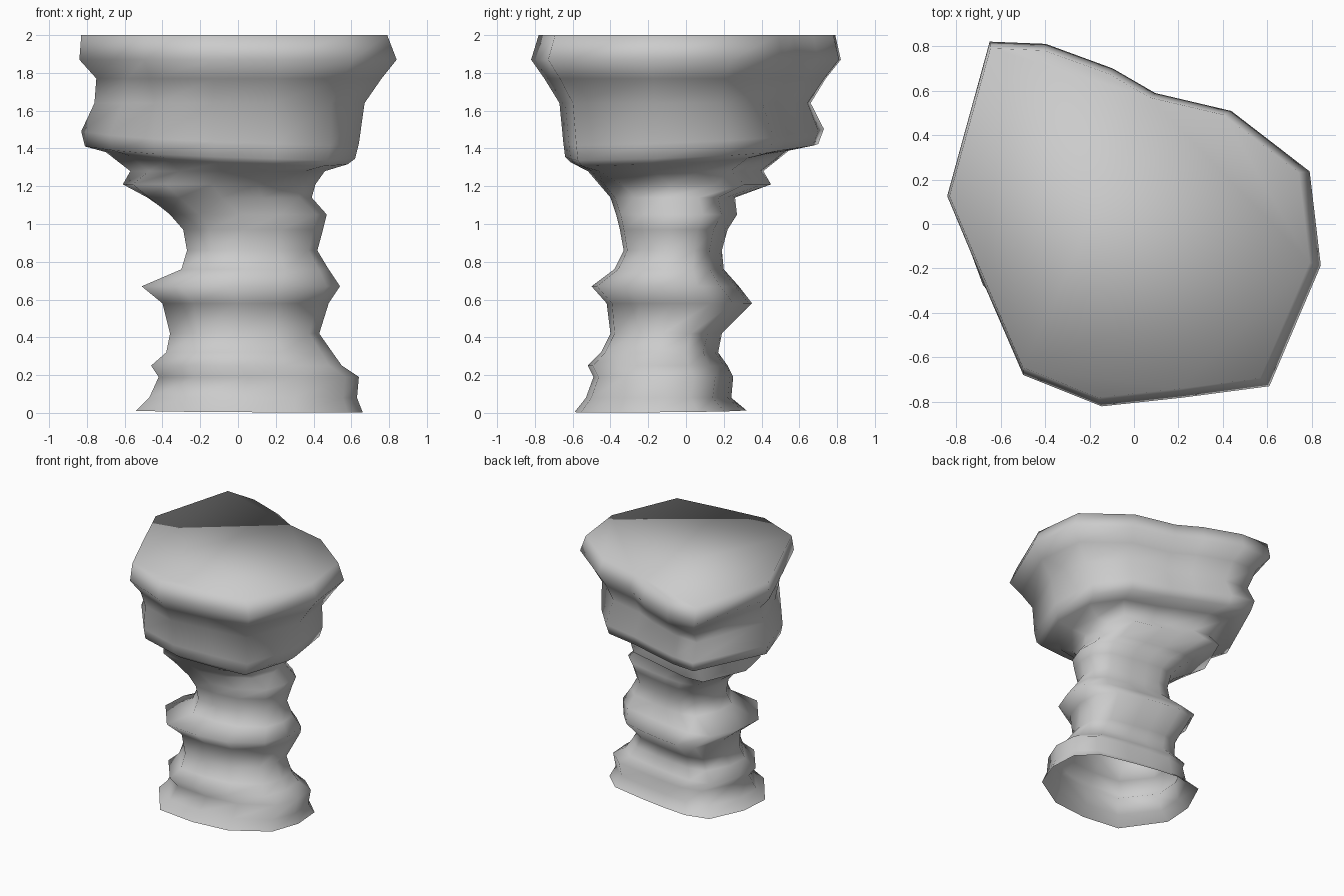
import bpy
import bmesh

# Remove the default object
default_cube = bpy.data.objects.get("Cube")
if default_cube:
    bpy.data.objects.remove(default_cube, do_unlink=True)

# Outlines, clockwise from the left-hand side: blocky stem, lobed lip, wide cap
STEM_OUTLINE = [
    (-.8, .25), (-.63, .74), (-.37, .82), (-.08, .78), (.2, .72),
    (.6, .61), (.8, .36), (.82, -.05), (.71, -.45), (.33, -.76),
    (-.08, -.82), (-.51, -.76), (-.82, -.2),
]
LIP_OUTLINE = [
    (-.83, .14), (-.57, .74), (-.37, .71), (-.1, .62), (.09, .55),
    (.4, .47), (.6, .24), (.64, -.15), (.49, -.58), (.2, -.62),
    (-.13, -.65), (-.45, -.57), (-.68, -.27),
]
CAP_OUTLINE = [
    (-.84, .13), (-.65, .82), (-.4, .81), (-.1, .7), (.09, .59),
    (.43, .51), (.78, .24), (.83, -.18), (.6, -.72), (.22, -.77),
    (-.15, -.81), (-.5, -.67), (-.66, -.3),
]
# Height at which each outline holds
STAGES = [
    (0, STEM_OUTLINE), (1.1, STEM_OUTLINE), (1.29, LIP_OUTLINE),
    (1.5, LIP_OUTLINE), (1.75, CAP_OUTLINE), (2, CAP_OUTLINE),
]

# Weathered layers from bottom to top: height, x range, y range
LAYERS = [
    (0, -.54, .66, -.59, .32),
    (.08, -.47, .63, -.53, .24),
    (.19, -.42, .64, -.49, .25),
    (.25, -.46, .55, -.52, .22),
    (.32, -.38, .5, -.45, .17),
    (.42, -.36, .43, -.4, .19),
    (.58, -.4, .48, -.42, .35),
    (.67, -.51, .54, -.5, .28),
    (.76, -.3, .48, -.38, .2),
    (.86, -.27, .42, -.33, .19),
    (.97, -.29, .45, -.35, .22),
    (1.05, -.36, .47, -.37, .27),
    (1.14, -.48, .39, -.4, .26),
    (1.21, -.61, .41, -.46, .45),
    (1.28, -.57, .46, -.52, .41),
    (1.29, -.7, .58, -.61, .55),
    (1.32, -.81, .62, -.64, .7),
    (1.4, -.83, .64, -.65, .73),
    (1.64, -.76, .67, -.67, .66),
    (1.77, -.75, .76, -.75, .74),
    (1.87, -.84, .84, -.82, .82),
    (2, -.83, .79, -.78, .79),
]


def make_material(name, colour):
    material = bpy.data.materials.new(name)
    material.use_nodes = True
    material.diffuse_color = colour
    shader = next(n for n in material.node_tree.nodes if n.type == 'BSDF_PRINCIPLED')
    shader.inputs["Base Color"].default_value = colour
    shader.inputs["Roughness"].default_value = .9
    return material


def fit(values, low, high):
    """Stretch values so that they exactly span low to high."""
    smallest, largest = min(values), max(values)
    return [low + (v - smallest) / (largest - smallest) * (high - low) for v in values]


def outline_at(height):
    """Blend the two outlines on either side of a height."""
    for (low, start), (high, end) in zip(STAGES, STAGES[1:]):
        if height <= high:
            blend = (height - low) / (high - low)
            return [(ax + (bx - ax) * blend, ay + (by - ay) * blend)
                    for (ax, ay), (bx, by) in zip(start, end)]


def layer_points(height, x_low, x_high, y_low, y_high):
    """One closed ring of the rock."""
    xs, ys = zip(*outline_at(height))
    # The underside of the cap rises toward its back corner
    tilt = .11 if 1.28 < height < 1.42 else .015 if height == 0 else 0
    zs = [height + tilt * min(max(.5 + (y - x) / 3, 0), 1) for x, y in zip(xs, ys)]
    return list(zip(fit(xs, x_low, x_high), fit(ys, y_low, y_high), zs))


def build_rock(name, material):
    """Loft the layers into a single skin with a flat top and an open base."""
    bm = bmesh.new()
    rings = [[bm.verts.new(p) for p in layer_points(*layer)] for layer in LAYERS]
    count = len(CAP_OUTLINE)
    for lower, upper in zip(rings, rings[1:]):
        for i in range(count):
            j = (i + 1) % count
            bm.faces.new((lower[j], lower[i], upper[i], upper[j]))
    bm.faces.new(list(reversed(rings[-1])))
    for face in bm.faces:
        face.smooth = True
    mesh = bpy.data.meshes.new(name)
    bm.to_mesh(mesh)
    bm.free()
    mesh.materials.append(material)
    rock = bpy.data.objects.new(name, mesh)
    bpy.context.collection.objects.link(rock)


# Mushroom-shaped rock pillar
stone_grey = make_material("stone grey", (.6, .6, .6, 1))
build_rock("rock_pillar", stone_grey)
